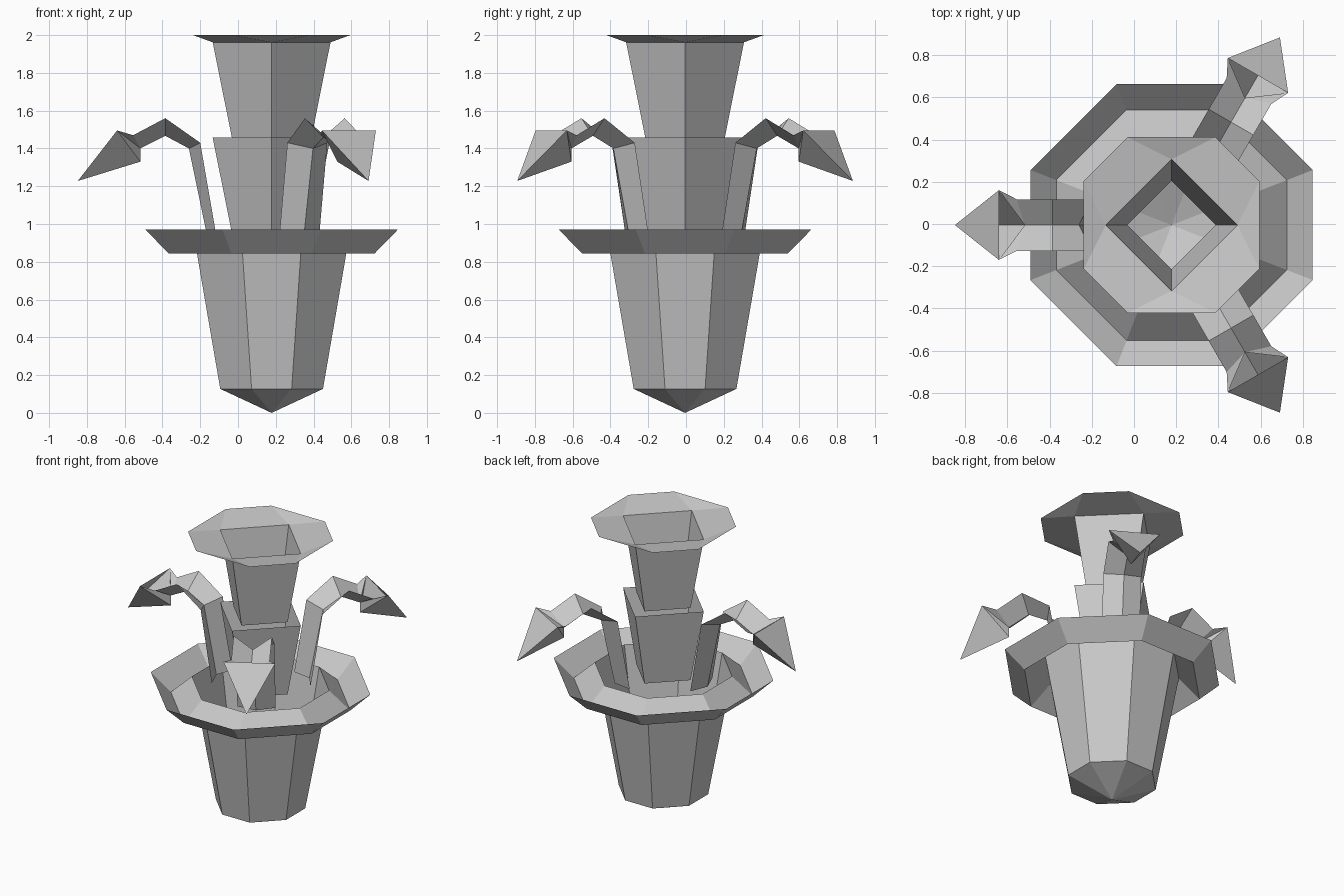
import bpy
import bmesh
from math import cos, sin, radians
from mathutils import Vector

cube = bpy.data.objects.get("Cube")
if cube:
    bpy.data.objects.remove(cube, do_unlink=True)

AXIS = Vector((0.178, -0.005, 0))

grey = bpy.data.materials.new("stone_grey")
grey.use_nodes = True
COLOUR = (0.58, 0.58, 0.58, 1)
grey.diffuse_color = COLOUR
grey.node_tree.nodes["Principled BSDF"].inputs["Base Color"].default_value = COLOUR


def octagon(half, z, ratio=0.39):
    """Eight points, flat sides facing the axes."""
    side = half * ratio
    pts = []
    for turn in range(4):
        a = radians(90 * turn)
        for y in (-side, side):
            pts.append((half * cos(a) - y * sin(a), half * sin(a) + y * cos(a), z))
    return pts


def diamond(radius, z):
    return [(radius, 0, z), (0, radius, z), (-radius, 0, z), (0, -radius, z)]


def make(name, build):
    bm = bmesh.new()
    build(bm)
    bmesh.ops.recalc_face_normals(bm, faces=bm.faces)
    mesh = bpy.data.meshes.new(name)
    bm.to_mesh(mesh)
    bm.free()
    mesh.materials.append(grey)
    obj = bpy.data.objects.new(name, mesh)
    obj.location = AXIS
    bpy.context.collection.objects.link(obj)
    return obj


def loft(bm, rings):
    """Skin a stack of closed rings, leaving the ends open."""
    loops = [[bm.verts.new(p) for p in ring] for ring in rings]
    for low, high in zip(loops, loops[1:]):
        n = len(low)
        for i in range(n):
            j = (i + 1) % n
            bm.faces.new((low[i], low[j], high[j], high[i]))
    return loops


# Pot: pointed base, open flared wall and V-shaped gutter rim
def build_pot(bm):
    loops = loft(bm, [octagon(0.272, 0.127), octagon(0.417, 0.97),
                      octagon(0.546, 0.845), octagon(0.668, 0.97)])
    tip = bm.verts.new((0, 0, 0))
    base = loops[0]
    for i in range(8):
        bm.faces.new((tip, base[(i + 1) % 8], base[i]))


make("pot", build_pot)

# Two stacked square funnels
for name, z in (("lower_funnel", 0.95), ("upper_funnel", 1.455)):
    make(name, lambda bm: loft(bm, [diamond(0.21, z), diamond(0.312, z + 0.507)]))


# Shallow dish around the mouth of the upper funnel
def build_dish(bm):
    inner = [bm.verts.new(p) for p in diamond(0.312, 1.962)]
    outer = [bm.verts.new(p) for p in octagon(0.416, 2.0, 0.5)]
    for i in range(4):
        j = (i + 1) % 4
        a, b, c = outer[2 * i], outer[2 * i + 1], outer[2 * j]
        bm.faces.new((inner[i], a, b))
        bm.faces.new((inner[i], b, c, inner[j]))


make("dish", build_dish)

# Arching arm with a V section: (edge radius, edge z, valley radius, valley z)
ARM = [(0.293, 0.94, 0.342, 0.94), (0.378, 1.43, 0.438, 1.40),
       (0.563, 1.56, 0.563, 1.467), (0.733, 1.47, 0.695, 1.40)]
ARM_HALF = 0.122


def build_arm(bm):
    rows = []
    for er, ez, vr, vz in ARM:
        rows.append([bm.verts.new(p) for p in
                     ((er, -ARM_HALF, ez), (vr, 0, vz), (er, ARM_HALF, ez))])
    for a, b in zip(rows, rows[1:]):
        for k in range(2):
            bm.faces.new((a[k], a[k + 1], b[k + 1], b[k]))
    # Pointed leaf pocket at the end
    right, left = [bm.verts.new((0.818, y, 1.495)) for y in (-0.165, 0.165)]
    keel = bm.verts.new((0.695, 0, 1.33))
    tip = bm.verts.new((1.026, 0, 1.228))
    valley = rows[-1][1]
    bm.faces.new((right, tip, left))
    for corner, edge in ((right, rows[-1][0]), (left, rows[-1][2])):
        bm.faces.new((corner, keel, tip))
        bm.faces.new((corner, edge, valley))
        bm.faces.new((corner, valley, keel))


for name, angle in (("right_arm", 180), ("back_left_arm", 60), ("front_left_arm", 300)):
    make(name, build_arm).rotation_euler.z = radians(angle)
